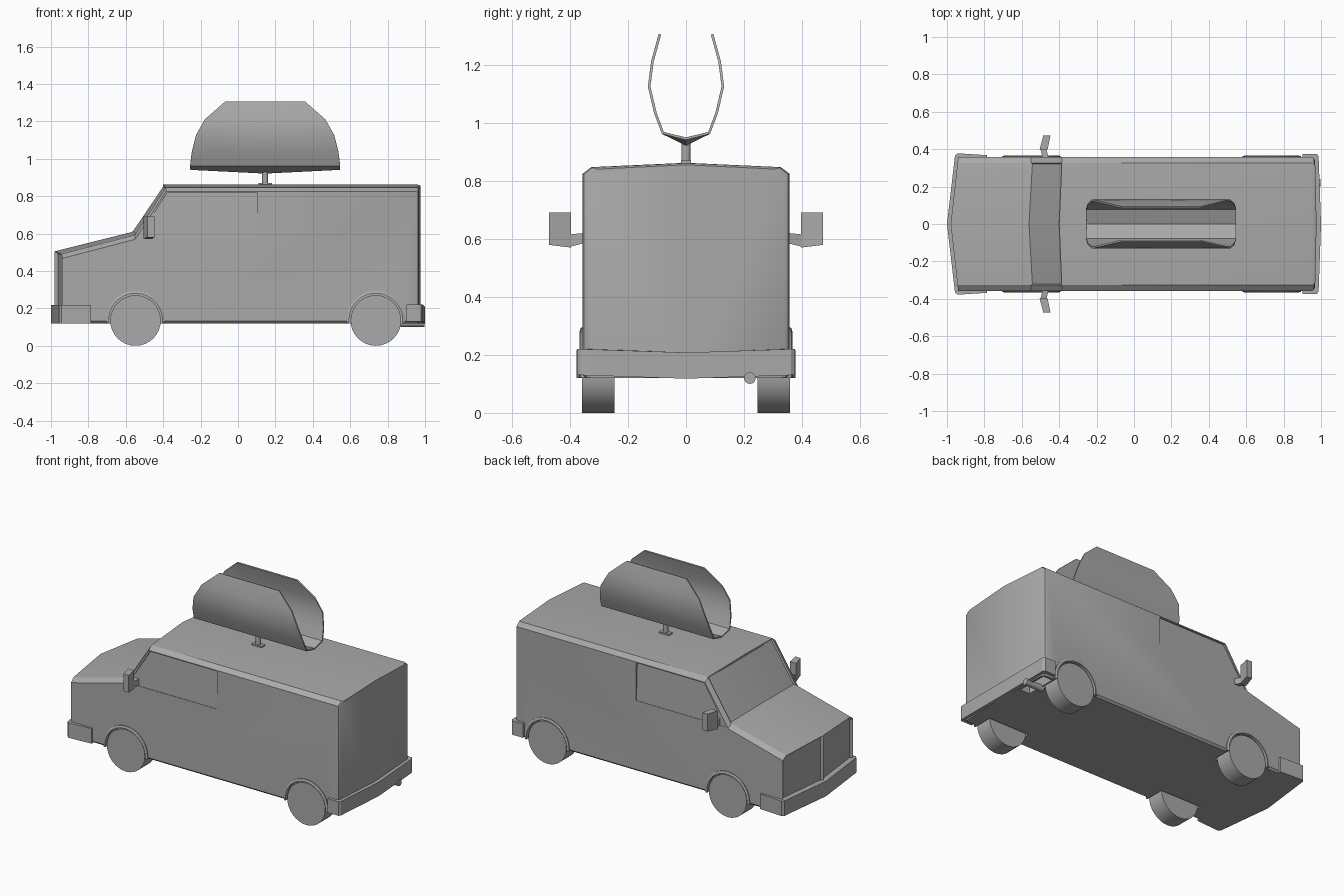
import bpy, bmesh, math
from mathutils import Vector

cube = bpy.data.objects.get("Cube")
if cube:
    bpy.data.objects.remove(cube, do_unlink=True)

grey = bpy.data.materials.new("plain_grey")
grey.use_nodes = True
grey.diffuse_color = (0.4, 0.4, 0.4, 1)
grey.node_tree.nodes["Principled BSDF"].inputs["Base Color"].default_value = (0.4, 0.4, 0.4, 1)


def finish(name, bm, smooth=30):
    bmesh.ops.recalc_face_normals(bm, faces=bm.faces[:])
    mesh = bpy.data.meshes.new(name)
    bm.to_mesh(mesh)
    bm.free()
    ob = bpy.data.objects.new(name, mesh)
    bpy.context.collection.objects.link(ob)
    mesh.materials.append(grey)
    bpy.ops.object.select_all(action='DESELECT')
    ob.select_set(True)
    bpy.context.view_layer.objects.active = ob
    if smooth:
        bpy.ops.object.shade_smooth_by_angle(angle=math.radians(smooth))
    return ob


def loft(rings, bm=None):
    """Skin closed rings of points and cap both ends."""
    bm = bm or bmesh.new()
    vs = [[bm.verts.new(p) for p in r] for r in rings]
    n = len(vs[0])
    for a, b in zip(vs, vs[1:]):
        for i in range(n):
            j = (i + 1) % n
            bm.faces.new((a[i], a[j], b[j], b[i]))
    bm.faces.new(vs[0])
    bm.faces.new(vs[-1])
    return bm


def box(name, x0, x1, y0, y1, z0, z1):
    ring = lambda z: [(x0, y0, z), (x1, y0, z), (x1, y1, z), (x0, y1, z)]
    return finish(name, loft([ring(z0), ring(z1)]), 0)


def cylinder(name, radius, start, end, sides=32):
    a, b = Vector(start), Vector(end)
    turn = (b - a).to_track_quat('Z', 'Y')
    ring = [turn @ Vector((radius * math.cos(math.tau * i / sides),
                           radius * math.sin(math.tau * i / sides), 0)) for i in range(sides)]
    return finish(name, loft([[a + p for p in ring], [b + p for p in ring]]))


def cut(ob, cutter):
    cutter.hide_render = True
    mod = ob.modifiers.new("cut", 'BOOLEAN')
    mod.operation = 'DIFFERENCE'
    mod.solver = 'EXACT'
    mod.object = cutter
    bpy.context.view_layer.objects.active = ob
    bpy.ops.object.modifier_apply(modifier=mod.name)
    bpy.data.objects.remove(cutter, do_unlink=True)


# Body: cross sections from nose to tail, each (x, roof height, bow, half width)
W, FLOOR = 0.357, 0.12
stations = [(-0.98, 0.505, 0.04, W), (-0.572, 0.607, 0.022, W), (-0.4, 0.862, 0.015, W),
            (0.955, 0.862, -0.005, W), (0.968, 0.86, -0.007, W - 0.005), (0.976, 0.855, -0.008, W - 0.018)]
bm = bmesh.new()
rings = []
for x, t, bow, w in stations:
    half = [(0, FLOOR), (w - 0.012, FLOOR), (w, FLOOR + 0.012), (w, t - 0.038), (w - 0.03, t - 0.015), (0, t)]
    points = half + [(-y, z) for y, z in half[-2:0:-1]]
    rings.append([bm.verts.new((x + bow * abs(y) / W, y, z)) for y, z in points])
count = len(rings[0])
windscreen = []
for s, (a, b) in enumerate(zip(rings, rings[1:])):
    for i in range(count):
        j = (i + 1) % count
        f = bm.faces.new((a[i], a[j], b[j], b[i]))
        if s == 1 and i in (4, 5):
            windscreen.append(f)
nose = [bm.faces.new(rings[0][:6]), bm.faces.new(rings[0][5:] + rings[0][:1])]
bm.faces.new(rings[-1])
bmesh.ops.recalc_face_normals(bm, faces=bm.faces[:])
# Sunken grille panels and windscreen
bmesh.ops.inset_individual(bm, faces=nose, thickness=0.016, depth=-0.016)
bmesh.ops.inset_region(bm, faces=windscreen, thickness=0.01, depth=-0.006)
body = finish("body", bm, 0)

# Side windows, sunk deeper towards the roof
outline = [(-0.53, 0.575, 0.003), (-0.378, 0.818, 0.012), (0.105, 0.818, 0.012), (0.105, 0.575, 0.003)]
for s in (1, -1):
    inner = [(x, s * (W - d), z) for x, z, d in outline]
    outer = [(x, s * (W + 0.05), z) for x, z, d in outline]
    cut(body, finish("window_cutter", loft([inner, outer]), 0))

# Wheels, wheel wells and arch trims
for end, cx in (("front", -0.548), ("rear", 0.737)):
    for side, s in (("left", 1), ("right", -1)):
        cut(body, cylinder("well_cutter", 0.147, (cx, s * 0.235, 0.137), (cx, s * 0.5, 0.137)))
        cylinder(f"{end}_{side}_wheel", 0.135, (cx, s * 0.247, 0.135), (cx, s * 0.358, 0.135))
        arch = []
        for k in range(21):
            a = math.radians(-6 + 192 * k / 20)
            arch.append([(cx + r * math.cos(a), s * y, 0.137 + r * math.sin(a))
                         for r, y in ((0.143, 0.34), (0.143, 0.367), (0.157, 0.362), (0.157, 0.34))])
        finish(f"{end}_{side}_arch", loft(arch))

# Recess for the exhaust under the tail
cut(body, box("recess_cutter", 0.89, 0.96, 0.13, 0.33, 0.05, 0.18))
bpy.context.view_layer.objects.active = body
body.select_set(True)
bpy.ops.object.shade_smooth_by_angle(angle=math.radians(30))
cylinder("exhaust_pipe", 0.02, (0.87, 0.22, 0.12), (0.998, 0.22, 0.12), 20)


# Wrap-around bumpers: half path of (x, y, height drop), swept as a thin bar
def bumper(name, half, z0, z1, thick):
    path = half + [(x, -y, d) for x, y, d in half[-2::-1]]
    sections = []
    for x, y, d in path:
        ix = x - math.copysign(thick, x) if abs(x) > 0.94 else x
        iy = y - math.copysign(thick, y) if abs(y) > 0.3 else y
        sections.append([(x, y, z0 - d), (x, y, z1 - d), (ix, iy, z1 - d), (ix, iy, z0 - d)])
    finish(name, loft(sections))


bumper("front_bumper", [(-0.785, 0.368, 0), (-0.945, 0.378, 0), (-0.957, 0.366, 0), (-1, 0, 0)],
       0.12, 0.217, 0.035)
bumper("rear_bumper", [(0.9, 0.375, 0), (0.978, 0.375, 0), (0.987, 0.362, 0), (1, 0, 0.012)],
       0.13, 0.22, 0.04)

# Door mirrors: short arm and slanted head
for side, s in (("left", 1), ("right", -1)):
    arm = [[(x, s * y, z) for x, z in ((cx - r, z0), (cx + r, z0), (cx + r, z1), (cx - r, z1))]
           for y, cx, r, z0, z1 in ((0.35, -0.472, 0.016, 0.585, 0.62), (0.402, -0.485, 0.016, 0.572, 0.615))]
    finish(f"{side}_mirror_arm", loft(arm), 0)
    head = [[(x, s * y, z) for x, z in ((x0, z0), (x1, z0), (x1, 0.69), (x0, 0.69))]
            for y, x0, x1, z0 in ((0.397, -0.505, -0.462, 0.57), (0.473, -0.485, -0.447, 0.579))]
    finish(f"{side}_mirror_head", loft(head), 0)

# Curved roof dish: half section of (y, z, half length)
CX = 0.145
half = [(0, 0.945, 0.4), (0.08, 0.965, 0.401), (0.106, 1.035, 0.392), (0.127, 1.125, 0.37),
        (0.116, 1.21, 0.322), (0.09, 1.305, 0.213)]
section = [(-y, z, l) for y, z, l in half[:0:-1]] + half
bm = bmesh.new()
grid = []
for y, z, l in section:
    sag = 0.02 if y == 0 else 0
    grid.append([bm.verts.new((CX + k * l, y, z - (sag if k == 0 else 0))) for k in (-1, 0, 1)])
for a, b in zip(grid, grid[1:]):
    for k in (0, 1):
        bm.faces.new((a[k], a[k + 1], b[k + 1], b[k]))
dish = finish("roof_dish", bm, 0)
shell = dish.modifiers.new("shell", 'SOLIDIFY')
shell.thickness = 0.009
shell.offset = 0
bpy.ops.object.modifier_apply(modifier=shell.name)
bpy.ops.object.shade_smooth_by_angle(angle=math.radians(30))

# Dish post and foot plate
cylinder("dish_post", 0.016, (CX, 0, 0.855), (CX, 0, 0.93), 16)
box("dish_foot", CX - 0.036, CX + 0.036, -0.018, 0.018, 0.852, 0.87)
